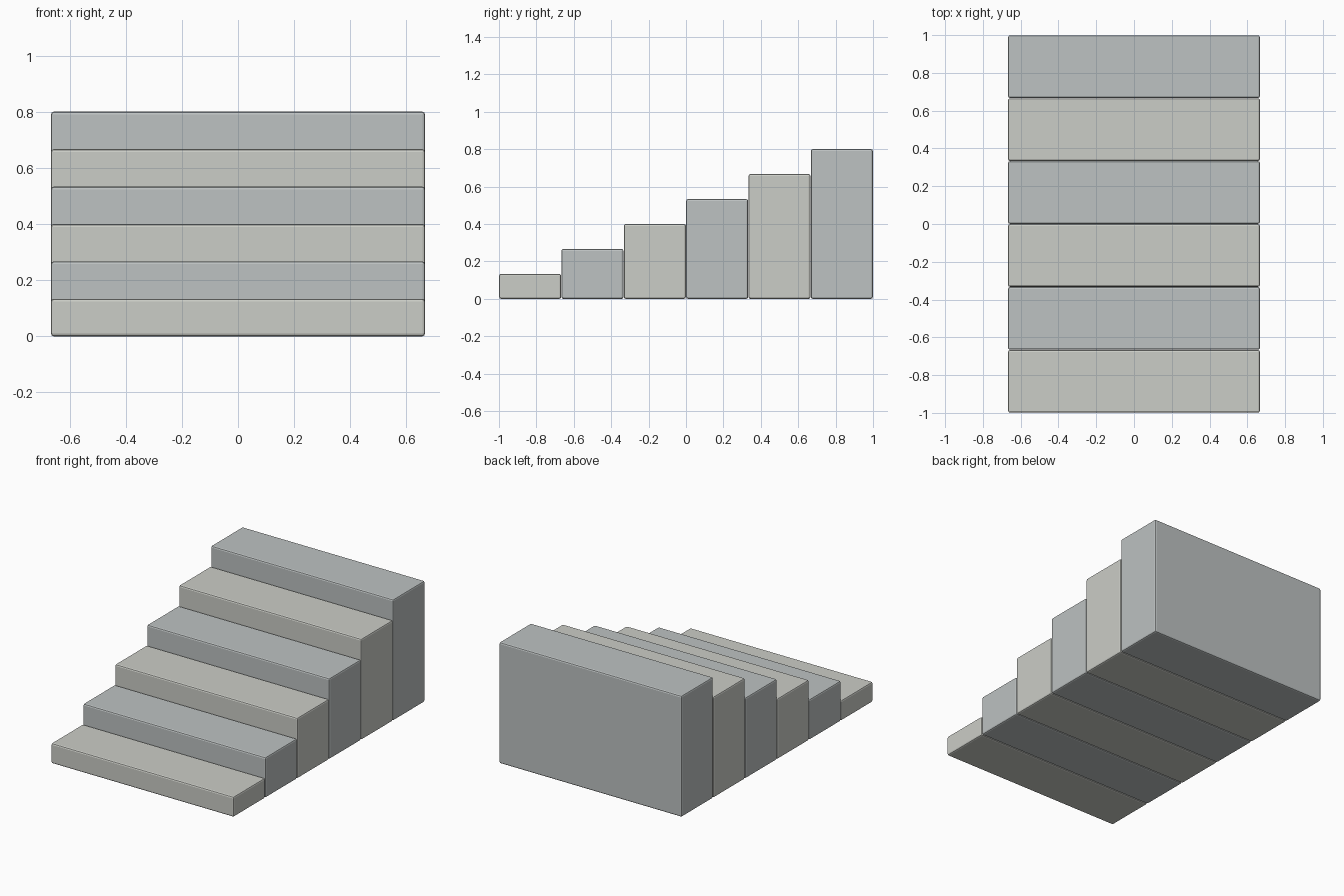
import bpy

if "Cube" in bpy.data.objects:
    bpy.data.objects.remove(bpy.data.objects["Cube"])

STEPS = 6
WIDTH = 4 / 3
DEPTH = 2 / STEPS
RISE = 0.8 / STEPS
GAP = 0.002


def material(name, color):
    mat = bpy.data.materials.new(name)
    mat.diffuse_color = color
    mat.use_nodes = True
    mat.node_tree.nodes["Principled BSDF"].inputs["Base Color"].default_value = mat.diffuse_color
    return mat


stones = [material("warm_stone", (0.60, 0.61, 0.57, 1)),
          material("cool_stone", (0.51, 0.54, 0.54, 1))]


# One solid block per step, standing on the ground with softened edges
def step_block(i):
    height = RISE * (i + 1)
    bpy.ops.mesh.primitive_cube_add(
        size=1, location=(0, -1 + DEPTH * (i + 0.5), height / 2))
    ob = bpy.context.object
    ob.name = f"step_{i + 1}"
    ob.scale = (WIDTH, DEPTH - GAP, height)
    bpy.ops.object.transform_apply(location=False, rotation=False, scale=True)
    ob.data.materials.append(stones[i % 2])
    bevel = ob.modifiers.new("soft_edges", "BEVEL")
    bevel.width = 0.01
    bevel.segments = 2


for i in range(STEPS):
    step_block(i)
